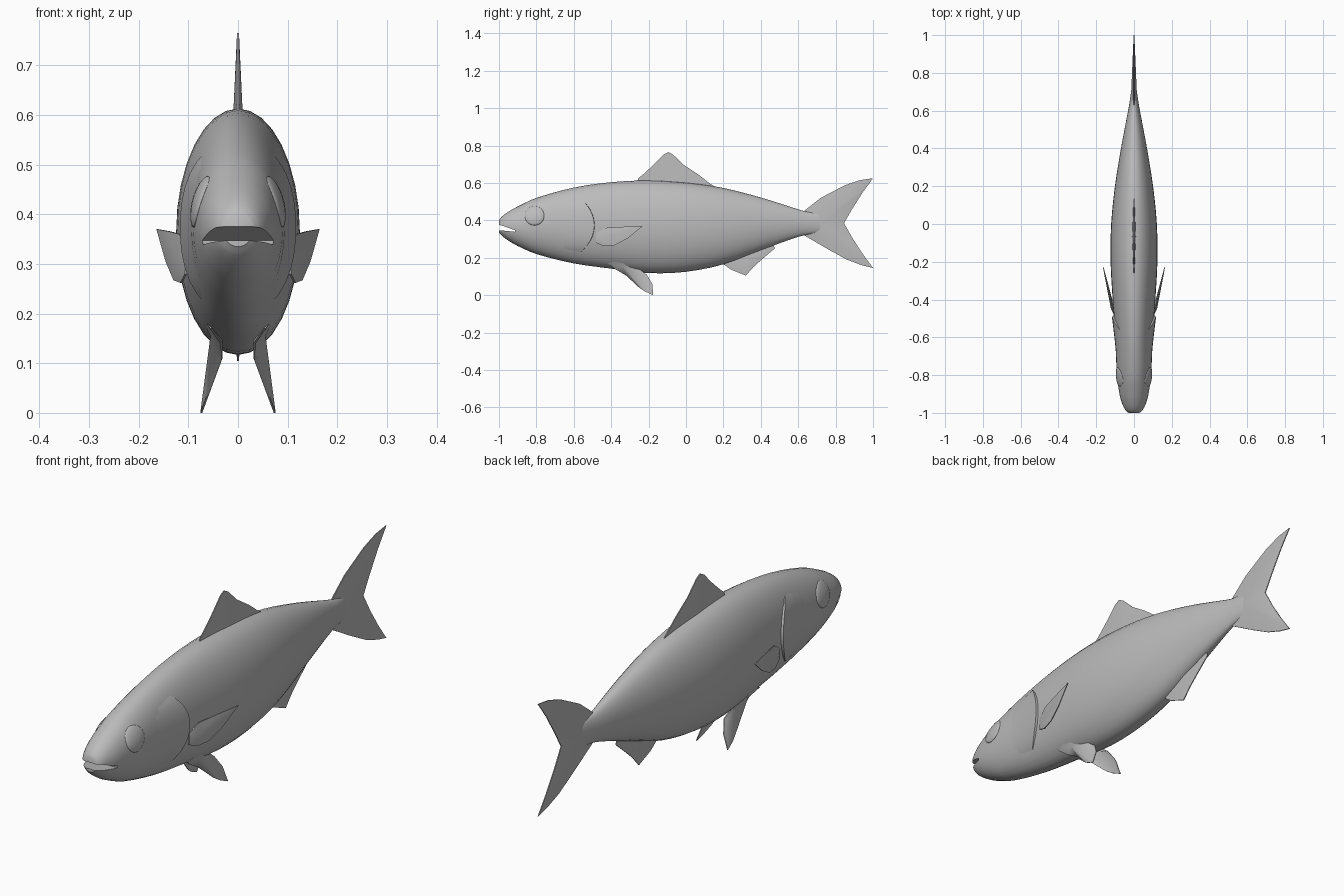
import bpy, bmesh, math

if "Cube" in bpy.data.objects:
    bpy.data.objects.remove(bpy.data.objects["Cube"])

grey = bpy.data.materials.new("fish_grey")
grey.diffuse_color = (0.5, 0.5, 0.5, 1)
grey.use_nodes = True
grey.node_tree.nodes["Principled BSDF"].inputs["Base Color"].default_value = grey.diffuse_color

# body stations: y, half width, belly z, back z
STATIONS = [
    (-1.00, 0.030, 0.335, 0.400), (-0.985, 0.046, 0.318, 0.420),
    (-0.95, 0.063, 0.292, 0.446), (-0.90, 0.077, 0.263, 0.474),
    (-0.80, 0.090, 0.220, 0.520), (-0.60, 0.100, 0.170, 0.575),
    (-0.40, 0.113, 0.142, 0.604), (-0.20, 0.124, 0.118, 0.613),
    (0.00, 0.121, 0.125, 0.602), (0.20, 0.101, 0.165, 0.573),
    (0.40, 0.069, 0.240, 0.522), (0.55, 0.041, 0.295, 0.475),
    (0.63, 0.026, 0.320, 0.450), (0.69, 0.017, 0.330, 0.440),
    (0.78, 0.005, 0.350, 0.420)]


def body_at(y):
    """Smoothly interpolated half width, belly and back at y."""
    s = STATIONS
    i = max(k for k in range(len(s) - 1) if s[k][0] <= y + 1e-9)
    h = s[i + 1][0] - s[i][0]
    t = (y - s[i][0]) / h

    def slope(k, c):
        a, b = s[max(k - 1, 0)], s[min(k + 1, len(s) - 1)]
        return (b[c] - a[c]) / (b[0] - a[0])
    return [(2*t**3 - 3*t**2 + 1) * s[i][c] + (3*t**2 - 2*t**3) * s[i + 1][c]
            + h * ((t**3 - 2*t**2 + t) * slope(i, c) + (t**3 - t**2) * slope(i + 1, c))
            for c in (1, 2, 3)]


def skin_x(y, z):
    """Half width of the body skin at a side point."""
    w, lo, hi = body_at(y)
    t = (z - (lo + hi) / 2) / ((hi - lo) / 2)
    return w * math.sqrt(max(0, 1 - t * t))


def finish(name, bm, angle=40):
    bmesh.ops.recalc_face_normals(bm, faces=bm.faces)
    me = bpy.data.meshes.new(name)
    bm.to_mesh(me)
    bm.free()
    ob = bpy.data.objects.new(name, me)
    bpy.context.collection.objects.link(ob)
    me.materials.append(grey)
    smooth(ob, angle)
    return ob


def smooth(ob, angle):
    bpy.ops.object.select_all(action='DESELECT')
    ob.select_set(True)
    bpy.context.view_layer.objects.active = ob
    bpy.ops.object.shade_smooth_by_angle(angle=math.radians(angle))


def fin(name, outline, root, thick, x_of=lambda y, z: 0.0, side=1, edge=0.002):
    """Blade thickest at its root and thin at the outline."""
    bm = bmesh.new()
    rims = []
    for d in (-1, 1):
        rim = [bm.verts.new((side * (x_of(y, z) + d * edge), y, z)) for y, z in outline]
        apex = bm.verts.new((side * (x_of(*root) + d * thick), root[0], root[1]))
        for i in range(len(rim)):
            bm.faces.new((rim[i - 1], rim[i], apex))
        rims.append(rim)
    a, b = rims
    for i in range(len(a)):
        bm.faces.new((a[i - 1], a[i], b[i], b[i - 1]))
    return finish(name, bm)


# body: lofted ellipses
N = 32
ys = []
for p, q in zip(STATIONS, STATIONS[1:]):
    ys += [p[0] + (q[0] - p[0]) * k / 3 for k in range(3)]
ys.append(STATIONS[-1][0])
bm = bmesh.new()
rings = []
for y in ys:
    w, lo, hi = body_at(y)
    rings.append([bm.verts.new((w * math.cos(2 * math.pi * k / N), y,
                                (lo + hi) / 2 + (hi - lo) / 2 * math.sin(2 * math.pi * k / N)))
                  for k in range(N)])
for a, b in zip(rings, rings[1:]):
    for k in range(N):
        bm.faces.new((a[k - 1], a[k], b[k], b[k - 1]))
bm.faces.new(rings[0])
bm.faces.new(rings[-1])
body = finish("body", bm)

# mouth: wedge cut into the snout
bm = bmesh.new()
wedge = [(-1.05, 0.382), (-0.985, 0.373), (-0.915, 0.347), (-0.915, 0.339), (-1.05, 0.352)]
caps = [[bm.verts.new((x, y, z)) for y, z in wedge] for x in (-0.2, 0.2)]
for c in caps:
    bm.faces.new(c)
for i in range(len(wedge)):
    bm.faces.new((caps[0][i - 1], caps[0][i], caps[1][i], caps[1][i - 1]))
cutter = finish("mouth_cutter", bm)
cutter.hide_render = True
mod = body.modifiers.new("mouth", 'BOOLEAN')
mod.operation, mod.object, mod.solver = 'DIFFERENCE', cutter, 'EXACT'
bpy.context.view_layer.objects.active = body
bpy.ops.object.modifier_apply(modifier="mouth")
bpy.data.objects.remove(cutter)
smooth(body, 40)

# unpaired fins
fin("dorsal_fin", [(-0.27, 0.58), (-0.255, 0.625), (-0.23, 0.645), (-0.17, 0.70), (-0.12, 0.752),
                   (-0.095, 0.765), (-0.07, 0.752), (-0.01, 0.695), (0.07, 0.642),
                   (0.13, 0.595), (0.18, 0.565)], (-0.06, 0.57), 0.011)
fin("tail_fin", [(0.58, 0.42), (0.63, 0.449), (0.72, 0.52), (0.85, 0.588), (0.93, 0.615),
                 (1.0, 0.625), (0.945, 0.55), (0.885, 0.455), (0.845, 0.385), (0.89, 0.305),
                 (0.945, 0.22), (1.0, 0.145), (0.94, 0.16), (0.86, 0.19), (0.76, 0.245),
                 (0.63, 0.321), (0.58, 0.34)], (0.72, 0.385), 0.014)
fin("anal_fin", [(0.18, 0.18), (0.24, 0.137), (0.32, 0.105), (0.36, 0.15), (0.41, 0.195),
                 (0.475, 0.25), (0.46, 0.28), (0.32, 0.24)], (0.32, 0.215), 0.009)

for side, tag in ((1, "left"), (-1, "right")):
    # pelvic and pectoral fins
    fin("pelvic_fin_" + tag,
        [(-0.42, 0.17), (-0.38, 0.14), (-0.32, 0.105), (-0.25, 0.04), (-0.22, 0.02), (-0.175, 0.0),
         (-0.18, 0.06), (-0.21, 0.11), (-0.27, 0.155), (-0.33, 0.20)],
        (-0.34, 0.155), 0.012, lambda y, z: 0.074 - 0.37 * z if z < 0.13 else 0.026 + 0.7 * (z - 0.13),
        side)
    fin("pectoral_fin_" + tag,
        [(-0.48, 0.28), (-0.44, 0.262), (-0.38, 0.267), (-0.31, 0.305), (-0.23, 0.37),
         (-0.33, 0.366), (-0.43, 0.36), (-0.48, 0.33)],
        (-0.45, 0.305), 0.010, lambda y, z: 0.105 + (y + 0.48) * 0.23, side)

    # gill cover: raised skin patch with a stepped rear edge
    bm = bmesh.new()
    rows = []
    for j in range(13):
        s = j / 6 - 1
        rear = -0.49 - 0.09 * s * s
        row = []
        for i in range(9):
            u = i / 8
            y = -0.74 + (rear + 0.74) * u
            w, lo, hi = body_at(y)
            z = (lo + hi) / 2 + s * 0.76 * (hi - lo) / 2
            off = -0.004 + 0.014 * u * (1 - s ** 4)
            row.append(bm.verts.new((side * (skin_x(y, z) + off), y, z)))
        row.append(bm.verts.new((side * (skin_x(y, z) - 0.012), y + 0.003, z)))
        rows.append(row)
    for a, b in zip(rows, rows[1:]):
        for i in range(9):
            f = bm.faces.new((a[i], a[i + 1], b[i + 1], b[i]))
    bm.normal_update()
    ob = finish("gill_cover_" + tag, bm)
    if ob.data.polygons[40].normal.x * side < 0:
        ob.data.flip_normals()

    # eye: shallow dome
    bm = bmesh.new()
    bmesh.ops.create_uvsphere(bm, u_segments=24, v_segments=12, radius=1)
    for v in bm.verts:
        x, y, z = v.co
        py, pz = -0.81 + 0.052 * y, 0.425 + 0.052 * z
        v.co = (side * (skin_x(py, pz) + 0.009 * x), py, pz)
    finish("eye_" + tag, bm)
